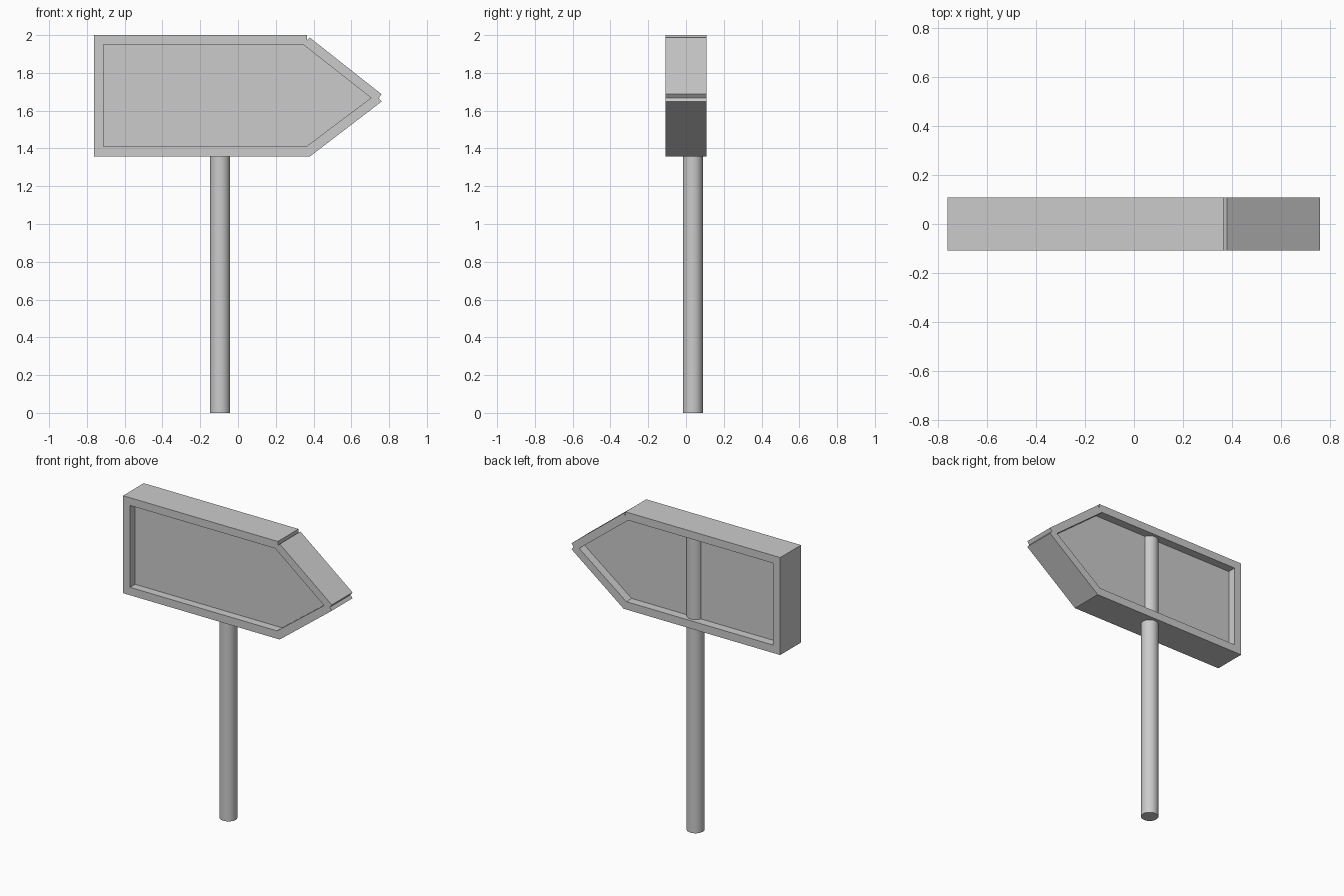
import bpy
import math

if "Cube" in bpy.data.objects:
    bpy.data.objects.remove(bpy.data.objects["Cube"])


def extrude_profile(name, loops, y_mid, half_depth):
    """Fill XZ outlines (later loops are holes) and extrude them along y."""
    curve = bpy.data.curves.new(name, 'CURVE')
    curve.dimensions = '2D'
    curve.fill_mode = 'BOTH'
    curve.extrude = half_depth
    for loop in loops:
        spline = curve.splines.new('POLY')
        spline.points.add(len(loop) - 1)
        for point, (x, z) in zip(spline.points, loop):
            point.co = (x, z, 0, 1)
        spline.use_cyclic_u = True
    obj = bpy.data.objects.new(name, curve)
    bpy.context.collection.objects.link(obj)
    obj.location.y = y_mid
    obj.rotation_euler.x = math.radians(90)
    bpy.ops.object.select_all(action='DESELECT')
    obj.select_set(True)
    bpy.context.view_layer.objects.active = obj
    bpy.ops.object.convert(target='MESH')
    bpy.ops.object.shade_flat()
    return bpy.context.object


# Arrow outline, with the small notches where the frame boards meet
outer = [(-0.763, 1.357), (0.38, 1.357), (0.76, 1.648), (0.745, 1.667),
         (0.76, 1.687), (0.38, 1.987), (0.366, 1.973), (0.366, 2.0),
         (-0.763, 2.0)]
inner = [(-0.712, 1.409), (0.36, 1.409), (0.704, 1.668),
         (0.346, 1.949), (-0.712, 1.949)]

# Raised frame
extrude_profile("sign_frame", [outer, inner], 0.0, 0.108)

# Recessed panel filling the frame
extrude_profile("sign_panel", [inner], -0.0015, 0.0535)

# Round post, running up behind the panel
pole_top = 1.955
bpy.ops.mesh.primitive_cylinder_add(vertices=32, radius=0.053, depth=pole_top,
                                    location=(-0.095, 0.036, pole_top / 2))
pole = bpy.context.object
pole.name = "post"
bpy.ops.object.shade_smooth_by_angle()
